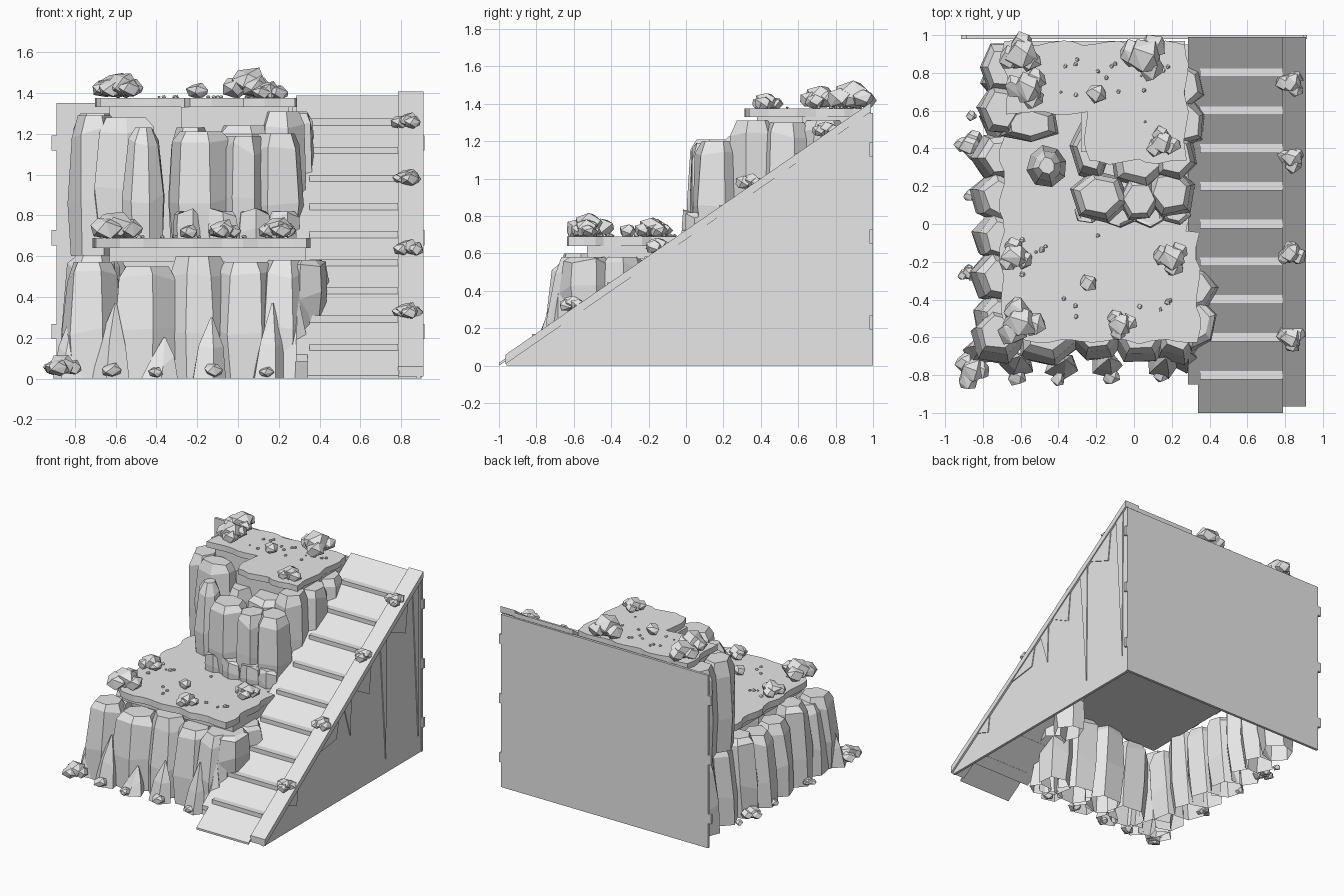
import bpy, bmesh, math, random
from mathutils import Vector

random.seed(4)
if "Cube" in bpy.data.objects:
    bpy.data.objects.remove(bpy.data.objects["Cube"])

stone = bpy.data.materials.new("stone_grey")
stone.use_nodes = True
stone.diffuse_color = (0.8, 0.8, 0.8, 1)
stone.node_tree.nodes["Principled BSDF"].inputs["Base Color"].default_value = (0.8, 0.8, 0.8, 1)


def finish(bm, name):
    bmesh.ops.recalc_face_normals(bm, faces=bm.faces)
    mesh = bpy.data.meshes.new(name)
    bm.to_mesh(mesh)
    bm.free()
    mesh.materials.append(stone)
    obj = bpy.data.objects.new(name, mesh)
    bpy.context.collection.objects.link(obj)


def jit(a):
    return random.uniform(-a, a)


def add_box(bm, x0, x1, y0, y1, z0, z1):
    verts = bmesh.ops.create_cube(bm, size=1)["verts"]
    for v in verts:
        v.co = Vector(((x0 + x1) / 2 + v.co.x * (x1 - x0),
                       (y0 + y1) / 2 + v.co.y * (y1 - y0),
                       (z0 + z1) / 2 + v.co.z * (z1 - z0)))


def add_prism(bm, points, direction):
    """Extrude a flat outline along a direction."""
    face = bm.faces.new([bm.verts.new(p) for p in points])
    out = bmesh.ops.extrude_face_region(bm, geom=[face])["geom"]
    bmesh.ops.translate(bm, vec=direction,
                        verts=[g for g in out if isinstance(g, bmesh.types.BMVert)])


COLUMN = ((0, 0.95), (0.4, 1.06), (0.88, 0.96), (1, 0.7))
BOULDER = ((0, 0.95), (0.4, 1.06), (0.85, 0.75), (1, 0.4))
SHARD = ((0, 1), (0.45, 0.72), (1, 0.06))


def add_column(bm, x, y, rx, ry, z0, z1, lean=(0, 0), profile=COLUMN, sides=6):
    """Faceted, open-bottomed rock that leans and follows a height/radius profile."""
    spin = random.random() * 6
    rough = [random.uniform(0.9, 1.14) for _ in range(sides)]
    rings = []
    for t, r in profile:
        ring = []
        for i in range(sides):
            a = spin + math.tau * i / sides
            k = r * rough[i] * random.uniform(0.94, 1.06)
            dz = jit(0.035) if 0 < t < 1 else 0
            ring.append(bm.verts.new((x + lean[0] * t + rx * k * math.cos(a),
                                      y + lean[1] * t + ry * k * math.sin(a),
                                      z0 + (z1 - z0) * t + dz)))
        rings.append(ring)
    for low, high in zip(rings, rings[1:]):
        for i in range(sides):
            j = (i + 1) % sides
            bm.faces.new((low[i], low[j], high[j], high[i]))
    bm.faces.new(rings[-1])


def add_stone(bm, x, y, z, r, squash=0.75):
    """Angular stone: the hull of scattered points."""
    pts = []
    for i in range(12):
        h = 1 - 2 * (i + 0.5) / 12
        a = i * 2.4 + jit(0.3)
        s = math.sqrt(1 - h * h)
        k = r * random.uniform(0.9, 1.12)
        pts.append(bm.verts.new((x + k * s * math.cos(a), y + k * s * math.sin(a),
                                 z + k * h * squash)))
    hull = bmesh.ops.convex_hull(bm, input=pts)
    bmesh.ops.delete(bm, geom=hull["geom_interior"], context="VERTS")


def add_cluster(bm, x, y, z, r):
    add_stone(bm, x, y, z + r * 0.48, r * 0.72, 0.75)
    start = random.random() * 6
    for i in range(3):
        a = start + math.tau * i / 3
        add_stone(bm, x + r * 0.5 * math.cos(a), y + r * 0.5 * math.sin(a),
                  z + r * 0.35, r * random.uniform(0.5, 0.62))


def make_slab(name, corners, z0, z1):
    """Platform with a wavy outline."""
    pts = []
    for a, b in zip(corners, corners[1:] + corners[:1]):
        a, b = Vector(a), Vector(b)
        n = max(2, int((b - a).length / 0.06))
        for i in range(n):
            p = a.lerp(b, i / n)
            wave = 0.012 * math.sin(24 * (p.x + p.y))
            pts.append((p.x + wave + jit(0.005), p.y + wave + jit(0.005), z0))
    bm = bmesh.new()
    add_prism(bm, pts, (0, 0, z1 - z0))
    finish(bm, name)


def ramp_z(y):
    return 0.705 + 0.69 * y


# Back panel with side tabs
bm = bmesh.new()
add_box(bm, -0.89, 0.9, 0.98, 1.0, 0, 1.35)
for z in (0.23, 0.69, 1.155):
    add_box(bm, -0.915, -0.89, 0.98, 1.0, z - 0.037, z + 0.037)
    add_box(bm, 0.9, 0.915, 0.98, 1.0, z - 0.037, z + 0.037)
finish(bm, "back_panel")

# Platforms
make_slab("lower_platform", [(-0.7, -0.5), (-0.58, -0.62), (0.34, -0.62), (0.34, -0.05),
                             (0.28, -0.03), (0.28, 0.6), (-0.66, 0.6), (-0.7, 0.4)], 0.64, 0.69)
make_slab("upper_platform", [(-0.67, 0.59), (-0.26, 0.58), (-0.25, 0.33), (0.27, 0.33),
                             (0.28, 0.96), (-0.69, 0.96)], 1.33, 1.375)

# Rock cores under the platforms
bm = bmesh.new()
add_box(bm, -0.63, 0.33, -0.53, 0.95, 0.57, 0.64)
add_box(bm, -0.63, 0.27, 0.62, 0.97, 0.6, 1.33)
add_box(bm, -0.28, 0.25, 0.38, 0.95, 0.65, 1.33)
finish(bm, "rock_core")

# Lower cliff: front row, left row and ramp side
bm = bmesh.new()
for x, rx, top in ((-0.71, 0.14, 0.57), (-0.46, 0.16, 0.55), (-0.2, 0.14, 0.6),
                   (0.04, 0.15, 0.57), (0.24, 0.12, 0.58)):
    add_column(bm, x, -0.62, rx, 0.13, 0, top, (0, 0.05))
for i in range(7):
    y = -0.49 + i * 0.21
    add_column(bm, -0.75 if y < 0.5 else -0.7, y, 0.12, 0.125, 0,
               random.uniform(0.53, 0.61), (0.05, 0))
for y in (-0.52, -0.34):
    add_column(bm, 0.33, y, 0.1, 0.13, 0.28, 0.58)
finish(bm, "lower_cliff")

# Upper cliff: left side, stepped front and ramp side
bm = bmesh.new()
for x, y, rx, ry, z0, z1 in (
        (-0.7, 0.6, 0.12, 0.14, 0.6, 1.29), (-0.7, 0.83, 0.11, 0.13, 0.6, 1.3),
        (-0.55, 0.53, 0.15, 0.1, 0.66, 1.28), (-0.18, 0.15, 0.14, 0.13, 0.66, 1.21),
        (0.03, 0.13, 0.11, 0.12, 0.66, 1.19), (0.19, 0.18, 0.13, 0.13, 0.66, 1.2),
        (-0.23, 0.4, 0.1, 0.16, 0.66, 1.23), (0.04, 0.34, 0.16, 0.14, 0.66, 1.24),
        (0.22, 0.36, 0.12, 0.14, 0.7, 1.31), (0.27, 0.54, 0.11, 0.13, 0.75, 1.3),
        (0.27, 0.74, 0.1, 0.13, 0.8, 1.31)):
    add_column(bm, x, y, rx, ry, z0, z1)
add_column(bm, -0.46, 0.31, 0.1, 0.1, 0.66, 1.23, profile=BOULDER, sides=8)
for x, y in ((-0.24, 0.06), (-0.08, 0.04), (0.08, 0.05), (0.22, 0.06)):
    add_column(bm, x, y, 0.08, 0.06, 0.66, 0.82)
finish(bm, "upper_cliff")

# Pointed shards at the foot of the cliff
bm = bmesh.new()
for x, y, h in ((-0.82, -0.68, 0.34), (-0.62, -0.74, 0.37), (-0.38, -0.76, 0.2),
                (-0.15, -0.75, 0.3), (0.15, -0.75, 0.37), (0.27, -0.72, 0.4)):
    add_column(bm, x, y, 0.09, 0.07, 0, h, (0.02, 0.04), SHARD, 5)
finish(bm, "foot_shards")

# Sloping ramp deck, side rail and treads
bm = bmesh.new()
for x0, x1, y0, y1, lift, thick in ((0.34, 0.79, -1, -0.85, 0, 0.015),
                                    (0.285, 0.79, -0.85, 0.99, 0, 0.035),
                                    (0.785, 0.91, -0.965, 0.99, 0.02, 0.05)):
    add_prism(bm, [(x0, y0, max(0, ramp_z(y0) + lift - thick)), (x0, y0, ramp_z(y0) + lift),
                   (x0, y1, ramp_z(y1) + lift), (x0, y1, ramp_z(y1) + lift - thick)],
              (x1 - x0, 0, 0))
finish(bm, "ramp_deck")
bm = bmesh.new()
for i in range(9):
    y = -0.8 + i * 0.2
    add_box(bm, 0.35, 0.785, y - 0.023, y + 0.023, ramp_z(y) - 0.02, ramp_z(y) + 0.017)
finish(bm, "ramp_treads")

# Ramp side wall with hanging splinters
bm = bmesh.new()
add_prism(bm, [(0.875, -0.96, 0), (0.875, 0.98, 0), (0.875, 0.98, ramp_z(0.98)),
               (0.875, -0.96, ramp_z(-0.96))], (0.02, 0, 0))
for y, w, drop in ((-0.6, 0.1, 0.12), (-0.15, 0.2, 0.1), (0.08, 0.06, 0.3), (0.28, 0.14, 0.2),
                   (0.52, 0.05, 0.95), (0.72, 0.16, 0.2), (0.92, 0.05, 1.2)):
    add_prism(bm, [(0.89, y - w, ramp_z(y - w)), (0.89, y + w * 0.6, ramp_z(y + w * 0.6)),
                   (0.89, y + w * 0.4, ramp_z(y) - drop)], (0.012, 0, 0))
finish(bm, "ramp_side_wall")

# Stone clusters on platforms, rail and ground
bm = bmesh.new()
for x, y, z, r in ((-0.6, 0.9, 1.38, 0.12), (-0.56, 0.72, 1.38, 0.12), (0.06, 0.89, 1.38, 0.14),
                   (0.15, 0.43, 1.37, 0.09), (-0.63, -0.17, 0.69, 0.1),
                   (-0.6, -0.52, 0.69, 0.13), (-0.07, -0.53, 0.69, 0.09),
                   (0.2, -0.18, 0.69, 0.1), (-0.86, -0.78, 0.02, 0.1),
                   (-0.87, 0.42, 0.02, 0.08), (-0.88, -0.26, 0.02, 0.05)):
    add_cluster(bm, x, y, z, r)
for y in (0.75, 0.35, -0.15, -0.6):
    add_cluster(bm, 0.835, y, ramp_z(y) + 0.005, 0.08)
finish(bm, "stone_clusters")

# Single stones and pebbles
bm = bmesh.new()
for x, y, z, r in ((-0.2, 0.69, 1.41, 0.055), (-0.24, -0.31, 0.72, 0.05),
                   (-0.87, 0.15, 0.03, 0.035), (-0.86, 0.57, 0.03, 0.03),
                   (-0.62, -0.81, 0.04, 0.05), (-0.4, -0.82, 0.03, 0.04),
                   (-0.12, -0.81, 0.04, 0.05), (0.14, -0.8, 0.03, 0.04)):
    add_stone(bm, x, y, z, r, 0.75)
for _ in range(16):
    add_stone(bm, random.uniform(-0.4, 0.2), random.uniform(0.42, 0.85), 1.38,
              random.uniform(0.006, 0.014)) if random.random() < 0.3 else add_stone(
        bm, random.uniform(-0.4, 0.2), random.uniform(0.65, 0.88), 1.38, 0.012)
    add_stone(bm, random.uniform(-0.6, 0.25), random.uniform(-0.55, -0.06), 0.695,
              random.uniform(0.008, 0.018))
finish(bm, "loose_pebbles")
